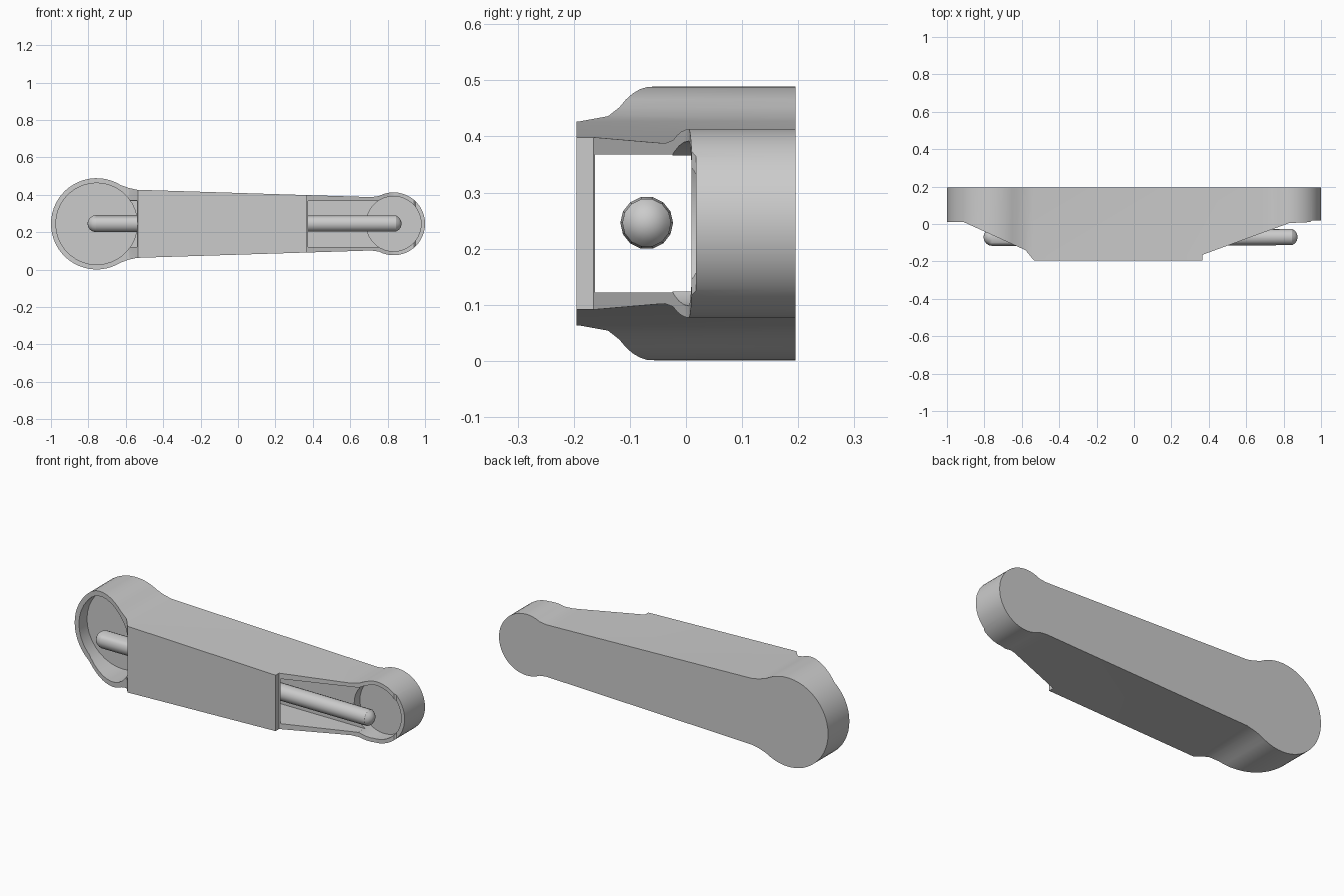
import bpy, bmesh
from math import radians, cos, sin
from mathutils import Matrix, Vector

if "Cube" in bpy.data.objects:
    bpy.data.objects.remove(bpy.data.objects["Cube"])

MID = 0.245          # height of the lengthwise axis
BACK = 0.195
BIG, SMALL = -0.756, 0.832   # end centres along x

grey = bpy.data.materials.new("grey")
grey.use_nodes = True
grey.diffuse_color = (0.6, 0.6, 0.6, 1)
grey.node_tree.nodes["Principled BSDF"].inputs["Base Color"].default_value = (0.6, 0.6, 0.6, 1)


def finish(name, bm):
    bmesh.ops.recalc_face_normals(bm, faces=bm.faces)
    mesh = bpy.data.meshes.new(name)
    bm.to_mesh(mesh)
    bm.free()
    mesh.materials.append(grey)
    obj = bpy.data.objects.new(name, mesh)
    bpy.context.collection.objects.link(obj)
    return obj


def prism(name, points, offset):
    """Extrude a closed loop of 3D points."""
    bm = bmesh.new()
    face = bm.faces.new([bm.verts.new(p) for p in points])
    new = bmesh.ops.extrude_face_region(bm, geom=[face])["geom"]
    bmesh.ops.translate(bm, verts=[v for v in new if isinstance(v, bmesh.types.BMVert)],
                        vec=Vector(offset))
    return finish(name, bm)


def box(name, x, y, z):
    return prism(name, [(x[0], y[0], z[0]), (x[1], y[0], z[0]), (x[1], y[0], z[1]),
                        (x[0], y[0], z[1])], (0, y[1] - y[0], 0))


def arc(cx, r, start, end, steps):
    angles = [radians(start + (end - start) * i / steps) for i in range(steps + 1)]
    return [(cx + r * cos(a), r * sin(a)) for a in angles]


def boolean(target, cutter, operation):
    mod = target.modifiers.new("cut", "BOOLEAN")
    mod.operation, mod.object, mod.solver = operation, cutter, "EXACT"
    bpy.context.view_layer.objects.active = target
    bpy.ops.object.modifier_apply(modifier=mod.name)
    bpy.data.objects.remove(cutter)


def smooth(obj):
    bpy.ops.object.select_all(action="DESELECT")
    obj.select_set(True)
    bpy.context.view_layer.objects.active = obj
    bpy.ops.object.shade_smooth_by_angle(angle=radians(30))


# Casing: upper half of the bone-shaped outline, mirrored below the axis
upper = (arc(SMALL, 0.168, 0, 118, 16)
         + [(0.715, 0.143), (0.67, 0.144), (-0.54, 0.182), (-0.585, 0.192)]
         + arc(BIG, 0.244, 58, 180, 18))
lower = [(x, -z) for x, z in reversed(upper[1:-1])]
casing = prism("casing", [(x, BACK, MID + z) for x, z in upper + lower], (0, -2 * BACK, 0))

# Trim the front to its stepped, sloping profile
side = [(-1.1, 0.3), (-1.1, 0.01), (-0.91, 0.01), (-0.58, -0.14), (-0.535, -BACK), (-0.5, -0.196),
        (0.365, -0.196), (0.365, -0.165), (0.83, 0.005), (0.94, 0.01), (0.95, 0.018),
        (1.1, 0.018), (1.1, 0.3)]
boolean(casing, prism("trim", [(x, y, -0.1) for x, y in side], (0, 0, 0.8)), "INTERSECT")

# Hollow out the round pockets and the channel between them
for cx, r in ((BIG, 0.218), (SMALL, 0.147)):
    ring = arc(cx, r, 0, 350, 35)
    boolean(casing, prism("pocket", [(x, 0.08, MID + z) for x, z in ring], (0, -0.4, 0)),
            "DIFFERENCE")
boolean(casing, box("channel", (-0.65, 0.75), (-0.162, 0.03), (0.122, 0.368)), "DIFFERENCE")
boolean(casing, box("mouth", (-0.65, -0.54), (-0.3, 0.02), (0.121, 0.369)), "DIFFERENCE")
smooth(casing)

# Round-ended rod inside the channel
bm = bmesh.new()
bmesh.ops.create_uvsphere(bm, u_segments=14, v_segments=8, radius=0.047)
bmesh.ops.bisect_plane(bm, geom=bm.verts[:] + bm.edges[:] + bm.faces[:],
                       plane_co=(0, 0, 0), plane_no=(0, 0, 1))
for v in bm.verts:
    if v.co.z > 0.001:
        v.co.z += 0.793
    else:
        v.co.z -= 0.793
bmesh.ops.transform(bm, verts=bm.verts, matrix=Matrix.Translation((0.035, -0.07, MID + 0.001))
                    @ Matrix.Rotation(radians(90), 4, "Y"))
smooth(finish("rod", bm))
